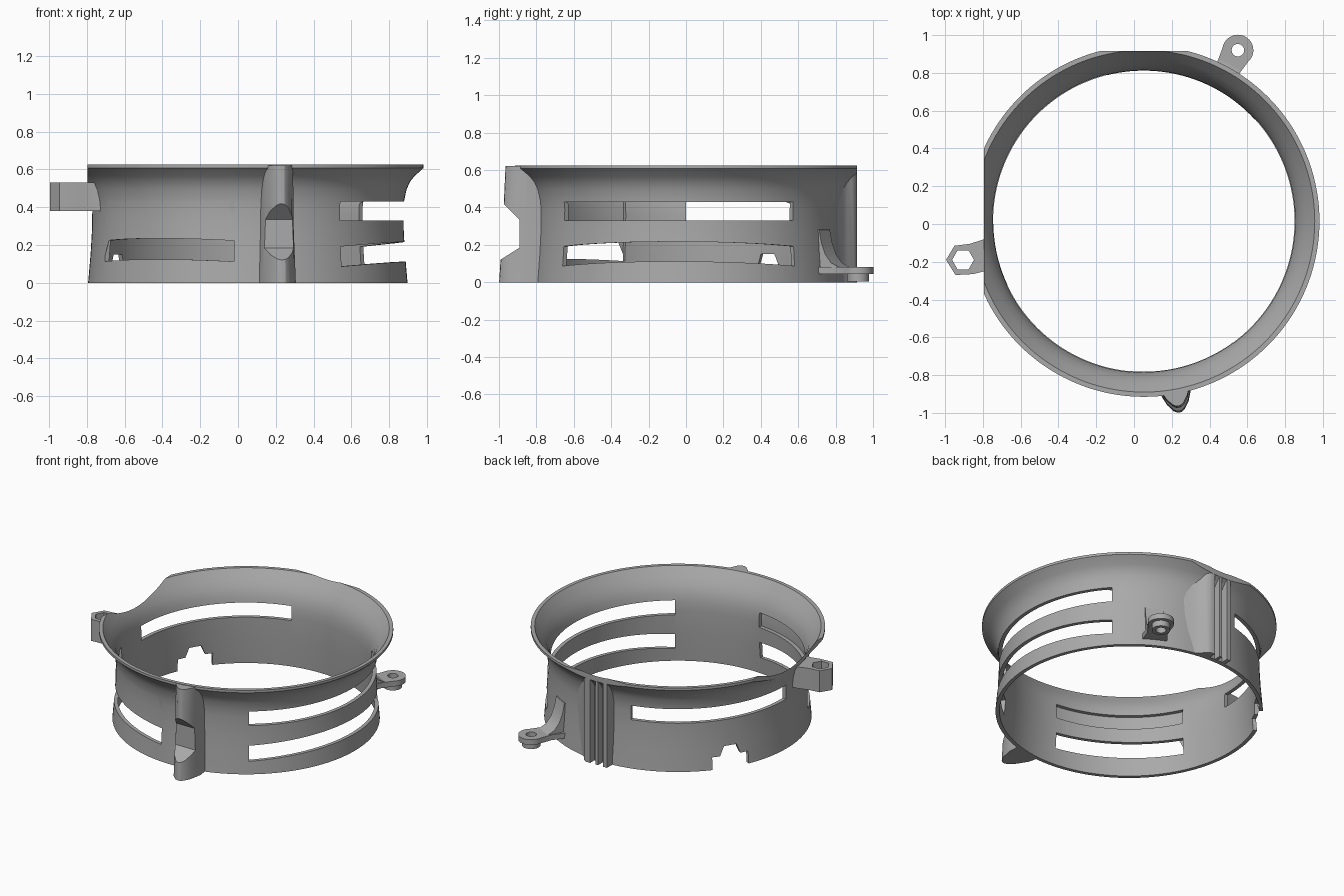
import bpy, bmesh, math
from mathutils import Vector

CX, CY = 0.052, 0.015   # ring axis

cube = bpy.data.objects.get("Cube")
if cube:
    bpy.data.objects.remove(cube, do_unlink=True)

grey = bpy.data.materials.new("plain grey")
grey.use_nodes = True
colour = (0.4, 0.4, 0.4, 1)
grey.diffuse_color = colour
grey.node_tree.nodes["Principled BSDF"].inputs["Base Color"].default_value = colour


def make(name, bm):
    bmesh.ops.recalc_face_normals(bm, faces=bm.faces)
    mesh = bpy.data.meshes.new(name)
    bm.to_mesh(mesh)
    bm.free()
    mesh.materials.append(grey)
    ob = bpy.data.objects.new(name, mesh)
    bpy.context.collection.objects.link(ob)
    return ob


def loft(name, loops, closed=False):
    """Skin a list of equal point loops; cap the ends unless closed."""
    bm = bmesh.new()
    rings = [[bm.verts.new(p) for p in loop] for loop in loops]
    n = len(rings[0])
    pairs = list(zip(rings, rings[1:]))
    if closed:
        pairs.append((rings[-1], rings[0]))
    else:
        bm.faces.new(rings[0])
        bm.faces.new(rings[-1])
    for a, b in pairs:
        for i in range(n):
            j = (i + 1) % n
            bm.faces.new((a[i], a[j], b[j], b[i]))
    return make(name, bm)


def prism(name, pts, z0, z1):
    return loft(name, [[(x, y, z) for x, y in pts] for z in (z0, z1)])


def box(name, x0, x1, y0, y1, z0, z1):
    return prism(name, [(x0, y0), (x1, y0), (x1, y1), (x0, y1)], z0, z1)


def polar(r, deg, z):
    a = math.radians(deg)
    return (CX + r * math.cos(a), CY + r * math.sin(a), z)


def lathe(name, profile, steps=144):
    return loft(name, [[polar(r, 360 * i / steps, z) for r, z in profile]
                       for i in range(steps)], closed=True)


def circle(x, y, r, n, start=0.0):
    return [(x + r * math.cos(start + math.tau * i / n),
             y + r * math.sin(start + math.tau * i / n)) for i in range(n)]


def activate(ob):
    bpy.ops.object.select_all(action='DESELECT')
    ob.select_set(True)
    bpy.context.view_layer.objects.active = ob


def cut(ob, *cutters, op='DIFFERENCE', keep=False):
    activate(ob)
    for c in cutters:
        mod = ob.modifiers.new("cut", 'BOOLEAN')
        mod.operation, mod.solver, mod.object = op, 'EXACT', c
        bpy.ops.object.modifier_apply(modifier=mod.name)
        if not keep:
            bpy.data.objects.remove(c, do_unlink=True)


def window(a0, a1, z0, z1, arch=0.0, steps=24):
    """Curved slot cutter between two angles, drooping at its ends."""
    loops = []
    for i in range(steps + 1):
        t = i / steps
        dz = -arch * (2 * t - 1) ** 2
        a = a0 + (a1 - a0) * t
        loops.append([polar(0.7, a, z0 + dz), polar(0.9, a, z0 + dz),
                      polar(0.9, a, z1 + dz), polar(0.7, a, z1 + dz)])
    return loft("window_cutter", loops)


# Flared ring wall
inner = [(0.905, 0.625), (0.89, 0.605), (0.86, 0.565), (0.83, 0.52),
         (0.81, 0.47), (0.8, 0.42), (0.797, 0.36), (0.803, 0.2), (0.82, 0)]
outer = [(0.845, 0), (0.832, 0.15), (0.825, 0.27), (0.823, 0.39), (0.828, 0.44),
         (0.84, 0.495), (0.858, 0.535), (0.882, 0.565), (0.93, 0.608), (0.93, 0.625)]
ring = lathe("flared_ring", outer + inner)

# Flat sides, ventilation windows and bottom notch
cut(ring, box("flat_cutter", -1.5, -0.795, -1.5, 1.5, -0.5, 1),
    box("flat_cutter", -1.5, 1.5, 0.915, 1.5, -0.5, 1))
for a0, a1 in ((-53.7, 42.5), (205, 265), (104, 181)):
    cut(ring, window(a0, a1, 0.33, 0.43))
cut(ring, window(-53.7, 42.5, 0.112, 0.217, 0.025),
    window(205, 265, 0.125, 0.235, 0.012))
cut(ring, window(140, 157, -0.1, 0.085))
trapezoid = [(143, 0.06), (154, 0.06), (151.5, 0.15), (145.5, 0.15)]
cut(ring, loft("notch_cutter", [[polar(r, a, z) for a, z in trapezoid]
                                for r in (0.7, 0.9)]))

# Solid of the bore, used to keep attached parts out of the opening
bore = loft("bore_cutter", [[polar(r + 0.008, 360 * i / 96, z) for i in range(96)]
                            for r, z in [(0.91, 0.7)] + inner + [(0.82, -0.1)]])

# Front post with a chamfered sideways recess
post_dir = -79.4


def post_loop(tip, side, z):
    a = math.radians(post_dir)
    d, s = Vector((math.cos(a), math.sin(a))), Vector((-math.sin(a), math.cos(a)))
    half = [(0.8, side + 0.008), (0.9, side), (tip - 0.05, 0.058), (tip - 0.012, 0.03), (tip, 0.01)]
    pts = half + [(u, -v) for u, v in reversed(half)]
    return [(CX + d.x * u + s.x * v, CY + d.y * u + s.y * v, z) for u, v in pts]


post = loft("front_post", [post_loop(1.03, 0.09, 0), post_loop(1.01, 0.078, 0.3),
                           post_loop(0.995, 0.075, 0.622)])
recess = [(-1.1, 0.47), (-0.975, 0.42), (-0.93, 0.375), (-0.89, 0.335),
          (-0.89, 0.185), (-0.93, 0.16), (-0.985, 0.125), (-1.1, 0.06)]
cut(post, loft("recess_cutter", [[(x, y, z) for y, z in recess] for x in (0, 0.5)]))
cut(post, bore, keep=True)

# Back rail block with two vertical grooves
rail = prism("back_rail", [(-0.03, 0.8), (-0.03, 0.914), (0.13, 0.914), (0.155, 0.9),
                           (0.18, 0.865), (0.22, 0.838), (0.3, 0.79)], 0, 0.605)
for x in (0.0, 0.06):
    cut(rail, box("groove_cutter", x, x + 0.04, 0.865, 1, -0.1, 0.58))
cut(rail, bore, keep=True)

# Side lug with hexagonal hole
side_lug = prism("hex_hole_lug", [(-0.995, -0.19), (-0.95, -0.115), (-0.87, -0.105), (-0.79, -0.08),
                                  (-0.72, -0.08), (-0.72, -0.25), (-0.79, -0.25), (-0.85, -0.265),
                                  (-0.945, -0.27)], 0.38, 0.53)
cut(side_lug, prism("hex_cutter", circle(-0.905, -0.19, 0.058, 6), 0, 1))
cut(side_lug, bore, keep=True)

# Back lug: rounded plate with arm, round hole and curved gusset
LX, LY = 0.55, 0.92
out = Vector((LX - CX, LY - CY)).normalized()
side = Vector((-out.y, out.x))


def local(u, v, z):
    return (CX + out.x * u + side.x * v, CY + out.y * u + side.y * v, z)


reach = math.hypot(LX - CX, LY - CY)
tab = [(reach + 0.082 * math.cos(a), 0.082 * math.sin(a))
       for a in [math.radians(-110 + 10 * i) for i in range(23)]]
tab += [(0.92, 0.065), (0.8, 0.085), (0.8, -0.085), (0.92, -0.065)]
back_lug = loft("back_lug", [[local(u, v, z) for u, v in tab] for z in (0.045, 0.082)])
hub = prism("lug_hub", circle(LX, LY, 0.058, 32), 0.005, 0.06)
cut(back_lug, hub, op='UNION')
cut(back_lug, prism("hole_cutter", circle(LX, LY, 0.033, 32), -0.1, 0.2))
cut(back_lug, bore, keep=True)

curve = [(0.8, 0.05), (0.8, 0.29), (0.828, 0.28), (0.842, 0.21), (0.865, 0.15),
         (0.9, 0.105), (0.95, 0.08), (0.95, 0.05)]
gusset = loft("lug_gusset", [[local(u, v, z) for u, z in curve] for v in (-0.06, 0.06)])
cut(gusset, bore, keep=True)
bpy.data.objects.remove(bore, do_unlink=True)

# Smooth the curved walls while keeping crisp edges
for ob in (ring, post, rail, side_lug, back_lug, gusset):
    activate(ob)
    bpy.ops.object.shade_smooth_by_angle(angle=math.radians(30))
